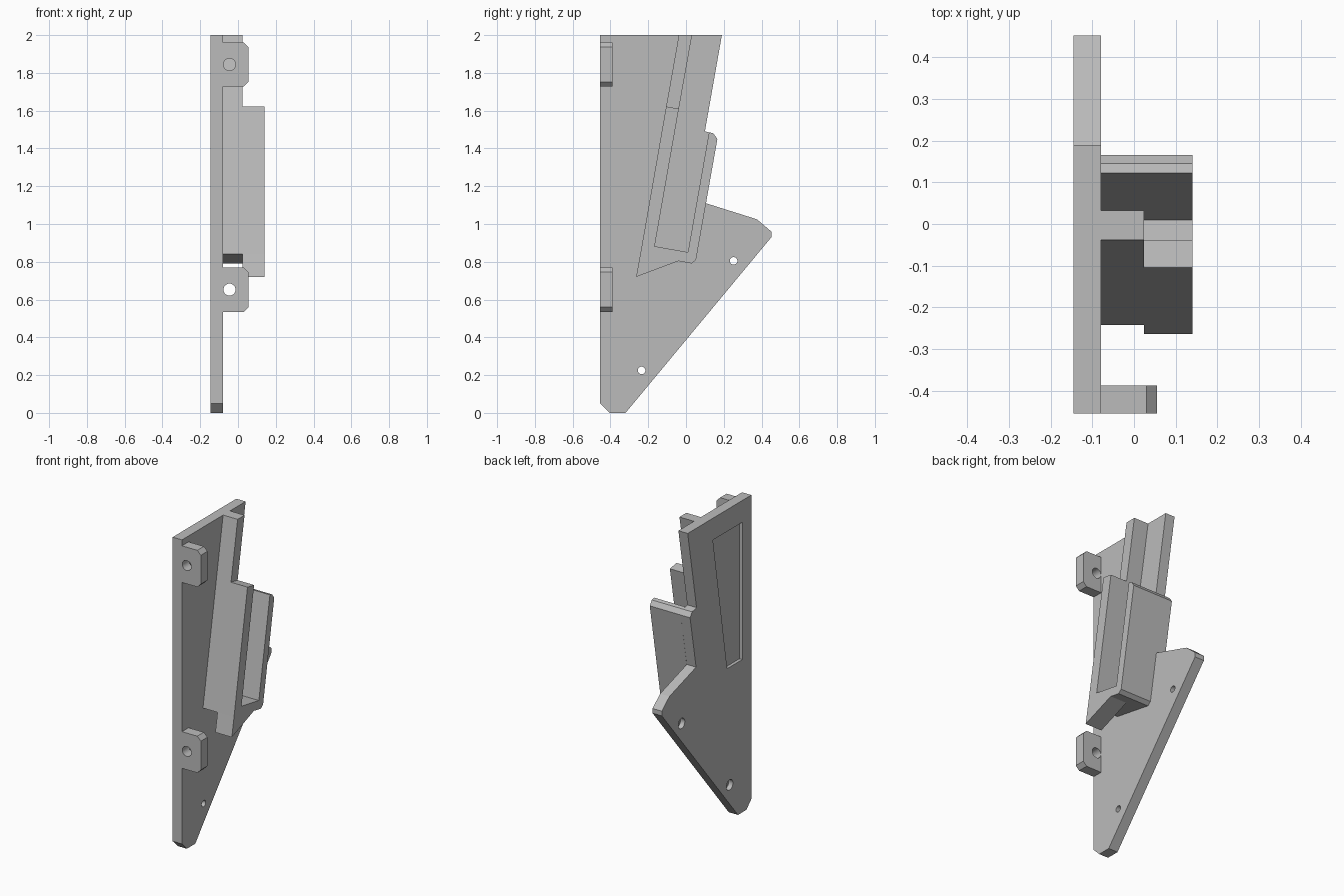
import bpy
import bmesh
from math import pi
from mathutils import Matrix, Vector

cube = bpy.data.objects.get("Cube")
if cube:
    bpy.data.objects.remove(cube, do_unlink=True)

grey = bpy.data.materials.new("plain grey")
grey.use_nodes = True
COLOUR = (0.5, 0.5, 0.5, 1)
grey.diffuse_color = COLOUR
grey.node_tree.nodes["Principled BSDF"].inputs["Base Color"].default_value = COLOUR

PLATE_OUT, PLATE_IN = -0.145, -0.079
RIB, TRAY = 0.024, 0.141


def finish(name, bm):
    bmesh.ops.recalc_face_normals(bm, faces=bm.faces)
    mesh = bpy.data.meshes.new(name)
    bm.to_mesh(mesh)
    bm.free()
    mesh.materials.append(grey)
    obj = bpy.data.objects.new(name, mesh)
    bpy.context.scene.collection.objects.link(obj)
    return obj


def prism(name, points, start, end, axis="x"):
    """Extrude a (y, z) profile along x, or an (x, z) profile along y."""
    bm = bmesh.new()
    if axis == "x":
        verts = [bm.verts.new((start, a, b)) for a, b in points]
        move = Vector((end - start, 0, 0))
    else:
        verts = [bm.verts.new((a, start, b)) for a, b in points]
        move = Vector((0, end - start, 0))
    face = bm.faces.new(verts)
    new = bmesh.ops.extrude_face_region(bm, geom=[face], use_keep_orig=True)["geom"]
    bmesh.ops.translate(bm, vec=move, verts=[v for v in new if isinstance(v, bmesh.types.BMVert)])
    return finish(name, bm)


def drill(name, centre, radius, depth, axis):
    bm = bmesh.new()
    turn = Matrix.Rotation(pi / 2, 4, "Y" if axis == "x" else "X")
    bmesh.ops.create_cone(bm, cap_ends=True, segments=32, radius1=radius, radius2=radius,
                          depth=depth, matrix=Matrix.Translation(centre) @ turn)
    return finish(name, bm)


def cut(obj, cutter):
    mod = obj.modifiers.new("cut", "BOOLEAN")
    mod.operation = "DIFFERENCE"
    mod.solver = "EXACT"
    mod.object = cutter
    cutter.hide_render = True
    cutter.hide_viewport = True
    cutter.display_type = "WIRE"


# Side plate with its slanted outline
plate = prism("side_plate", [
    (-0.455, 2), (0.19, 2), (0.1, 1.49), (0.145, 1.48), (0.166, 1.45), (0.105, 1.11),
    (0.375, 1.025), (0.452, 0.96), (0.452, 0.93), (-0.32, 0), (-0.405, 0), (-0.455, 0.05),
], PLATE_OUT, PLATE_IN)

# Shallow recess on the outer face
cut(plate, prism("recess_cutter", [(-0.363, 1.86), (-0.066, 1.86), (-0.21, 0.98), (-0.363, 0.98)],
                 PLATE_OUT - 0.05, PLATE_OUT + 0.02))

# Counterbored screw holes in the plate
for i, (y, z) in enumerate([(0.252, 0.805), (-0.235, 0.225)]):
    cut(plate, drill(f"screw_hole_cutter_{i}", (-0.11, y, z), 0.02, 0.3, "x"))
    cut(plate, drill(f"counterbore_cutter_{i}", (PLATE_OUT, y, z), 0.033, 0.06, "x"))

# Slanted rib that runs to the top beside the plate
prism("long_rib", [(-0.038, 2), (0.032, 2), (-0.038, 1.61), (-0.105, 1.622)], PLATE_IN, RIB)

# Open tray: front wall, floor and back wall in one U profile
prism("tray", [
    (-0.105, 1.622), (-0.038, 1.61), (-0.166, 0.882), (0.01, 0.851), (0.122, 1.486),
    (0.145, 1.48), (0.166, 1.45), (0.053, 0.81), (0.03, 0.791), (-0.04, 0.804), (-0.242, 0.84),
], PLATE_IN, TRAY)

# Pointed toe under the outer part of the tray
prism("tray_toe", [(-0.242, 0.84), (-0.04, 0.804), (-0.264, 0.72)], RIB, TRAY)

# Two mounting tabs with clipped corners and a hole each
for name, low, high in [("lower", 0.535, 0.77), ("upper", 1.727, 1.962)]:
    tab = prism(f"{name}_tab", [
        (PLATE_IN, low), (0.03, low), (0.055, low + 0.025),
        (0.055, high - 0.025), (0.03, high), (PLATE_IN, high),
    ], -0.455, -0.388, "y")
    cut(tab, drill(f"{name}_tab_cutter", (-0.045, -0.42, (low + high) / 2), 0.032, 0.3, "y"))
